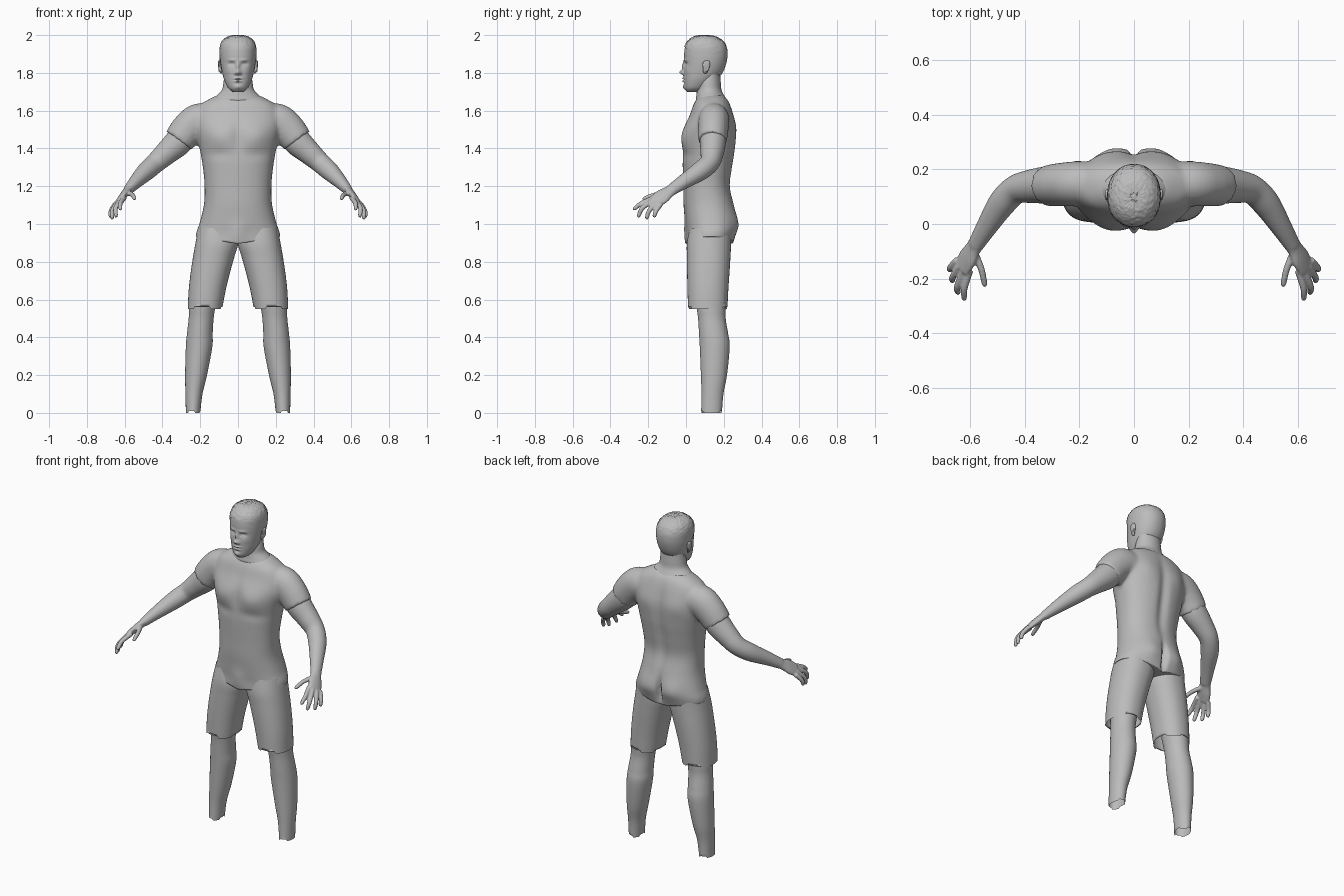
import bpy, bmesh, math, random
from mathutils import Vector

random.seed(4)
if "Cube" in bpy.data.objects:
    bpy.data.objects.remove(bpy.data.objects["Cube"])

grey = bpy.data.materials.new("plain grey")
grey.use_nodes = True
grey.diffuse_color = (0.5, 0.5, 0.5, 1)
grey.node_tree.nodes["Principled BSDF"].inputs["Base Color"].default_value = (0.5, 0.5, 0.5, 1)


def spline(rows, steps):
    """Smooth interpolation through rows of numbers."""
    out = []
    for i in range(len(rows) - 1):
        a, b, c, d = rows[max(i - 1, 0)], rows[i], rows[i + 1], rows[min(i + 2, len(rows) - 1)]
        for k in range(steps):
            t = k / steps
            out.append([q + t * (r - p) / 2 + t * t * (p - 2.5 * q + 2 * r - s / 2)
                        + t ** 3 * (1.5 * (q - r) + (s - p) / 2)
                        for p, q, r, s in zip(a, b, c, d)])
    return out + [list(rows[-1])]


def loft(bm, rows, n=32, steps=6, flat=False, power=2.0, caps=True, ragged=0, side=1):
    """Skin rows of (x, y, z, radius_u, radius_v); ragged steps the last edge."""
    pts = spline(rows, steps)
    rings = []
    for i, (x, y, z, ru, rv) in enumerate(pts):
        t = Vector((0, 0, 1))
        if not flat:
            t = (Vector(pts[min(i + 1, len(pts) - 1)][:3]) - Vector(pts[max(i - 1, 0)][:3])).normalized()
        u = Vector((0, 1, 0)).cross(t).normalized()
        v = t.cross(u)
        ring = []
        for k in range(n):
            a = math.tau * k / n
            c, s = math.cos(a), math.sin(a)
            c = math.copysign(abs(c) ** (2 / power), c)
            s = math.copysign(abs(s) ** (2 / power), s)
            p = Vector((x, y, z)) + u * c * ru + v * s * rv
            if i == len(pts) - 1:
                p.z += ragged * ((k * 7 // n) % 2)
            p.x *= side
            ring.append(bm.verts.new(p))
        rings.append(ring)
    for r, q in zip(rings, rings[1:]):
        for k in range(n):
            bm.faces.new((r[k], r[(k + 1) % n], q[(k + 1) % n], q[k]))
    if caps:
        bm.faces.new(rings[0])
        bm.faces.new(rings[-1])


def depth(rows):
    """Turn (z, half_width, front, back) into loft rows."""
    return [(0, (f + b) / 2, z, w, (b - f) / 2) for z, w, f, b in rows]


def make(name, bm, voxel=0, smooth=4):
    bmesh.ops.recalc_face_normals(bm, faces=bm.faces[:])
    me = bpy.data.meshes.new(name)
    bm.to_mesh(me)
    bm.free()
    ob = bpy.data.objects.new(name, me)
    bpy.context.collection.objects.link(ob)
    if voxel:
        rm = ob.modifiers.new("fuse", 'REMESH')
        rm.mode, rm.voxel_size = 'VOXEL', voxel
        sm = ob.modifiers.new("soften", 'SMOOTH')
        sm.factor, sm.iterations = 0.5, smooth
        dg = bpy.context.evaluated_depsgraph_get()
        ob.data = bpy.data.meshes.new_from_object(ob.evaluated_get(dg))
        ob.modifiers.clear()
        ob.data.name = name
    ob.data.materials.clear()
    ob.data.materials.append(grey)
    ob.data.shade_smooth()
    return ob


def sculpt(ob, bumps, front, mid):
    """Push one side in y with soft mirrored bumps (x, z, size_x, size_z, dy)."""
    for v in ob.data.vertices:
        if (v.co.y < mid) == front:
            x, z = abs(v.co.x), v.co.z
            v.co.y += sum(d * math.exp(-((x - cx) / sx) ** 2 - ((z - cz) / sz) ** 2)
                          for cx, cz, sx, sz, d in bumps)


# Shirt: torso fused with both sleeves
bm = bmesh.new()
loft(bm, depth([(0.88, .222, .0, .245), (0.95, .222, .003, .262), (1.0, .205, -.003, .27),
                (1.1, .181, -.013, .255), (1.2, .177, -.015, .235), (1.3, .186, -.018, .247),
                (1.4, .203, -.02, .262), (1.5, .225, -.012, .265), (1.58, .225, .02, .25),
                (1.63, .2, .038, .235), (1.66, .155, .055, .22), (1.68, .115, .075, .2)]),
     n=64, flat=True, power=2.3)
for s in (1, -1):
    loft(bm, [(.1, .148, 1.54, .08, .075), (.2, .148, 1.548, .092, .082), (.262, .145, 1.505, .09, .08),
              (.314, .14, 1.44, .083, .076)], side=s)
shirt = make("shirt", bm, 0.01, 8)
sculpt(shirt, [(.1, 1.46, .07, .06, -.014), (0, 1.46, .03, .1, .008), (0, .95, .05, .06, -.012),
               (.1, 1.37, .08, .03, .006)], True, .1)
sculpt(shirt, [(.085, 1.0, .06, .07, .014), (0, .98, .014, .07, -.035), (0, 1.35, .03, .22, -.016),
               (.1, 1.52, .06, .07, .008)], False, .15)
for v in shirt.data.vertices:
    v.co.z = max(v.co.z, .895 + .17 * abs(v.co.x))

# Neck flaring into the shoulders
bm = bmesh.new()
loft(bm, depth([(1.62, .16, .06, .22), (1.655, .14, .052, .217), (1.68, .113, .055, .202),
                (1.71, .085, .058, .188), (1.75, .077, .062, .184), (1.8, .07, .08, .18)]),
     n=48, flat=True)
make("neck", bm)

# Head with sculpted face
skull = depth([(1.7, .028, .005, .07), (1.72, .052, -.008, .11), (1.76, .072, -.012, .155),
               (1.8, .083, -.012, .19), (1.85, .092, -.01, .21), (1.9, .095, -.01, .217),
               (1.94, .09, -.003, .208), (1.97, .074, .02, .185), (1.988, .045, .05, .15),
               (1.992, .01, .09, .11)])
bm = bmesh.new()
loft(bm, skull, n=120, steps=12, flat=True, power=2.15)
head = make("head", bm)
sculpt(head, [(0, 1.803, .013, .012, -.022), (0, 1.835, .009, .022, -.012),
              (.014, 1.797, .007, .007, -.006), (.034, 1.846, .016, .01, .012),
              (.034, 1.843, .009, .006, -.006), (.032, 1.868, .022, .007, -.005),
              (0, 1.771, .02, .005, -.008), (0, 1.764, .024, .003, .004),
              (0, 1.756, .017, .005, -.008), (0, 1.743, .015, .006, .003),
              (0, 1.725, .018, .012, -.007), (.05, 1.81, .02, .02, -.003)], True, .06)

# Short cropped hair with a rough crown
bm = bmesh.new()
loft(bm, skull, n=72, steps=8, flat=True, power=2.15)
bmesh.ops.recalc_face_normals(bm, faces=bm.faces[:])
bm.normal_update()
normals = {v: v.normal.copy() for v in bm.verts}
for v, nrm in normals.items():
    crown = min(max((v.co.z - 1.9) / .06, 0), 1)
    v.co += nrm * (.003 + crown * (.003 + random.uniform(-.002, .003)))
low = [v for v in bm.verts if v.co.z < 1.935 - .8 * (v.co.y + .01)]
bmesh.ops.delete(bm, geom=low, context='VERTS')
make("hair", bm)

for s, label in ((1, "left"), (-1, "right")):
    # Ear: flat shell with a raised rim
    bm = bmesh.new()
    loft(bm, [(.086, .105, 1.795, .004, .005), (.092, .102, 1.805, .007, .012),
              (.097, .108, 1.835, .009, .019), (.1, .112, 1.858, .007, .015),
              (.099, .112, 1.866, .003, .006)], n=20, flat=True, side=s)
    rim = [(.101, .105 + .016 * math.sin(a), 1.836 - .028 * math.cos(a), .004, .004)
           for a in (math.radians(d) for d in range(0, 271, 30))]
    loft(bm, rim, n=8, steps=2, flat=True, side=s)
    make(label + "_ear", bm, .003, 3)

    # Arm, palm and fingers fused together
    bm = bmesh.new()
    loft(bm, [(.27, .145, 1.49, .07, .066), (.315, .143, 1.435, .074, .069), (.38, .138, 1.375, .063, .061),
              (.435, .125, 1.325, .054, .053), (.485, .075, 1.28, .05, .051), (.54, -.01, 1.225, .037, .04),
              (.583, -.08, 1.178, .025, .032)], side=s)
    loft(bm, [(.565, -.05, 1.198, .026, .032), (.59, -.09, 1.171, .021, .034),
              (.61, -.125, 1.147, .019, .044), (.632, -.16, 1.12, .014, .042)], side=s)
    fingers = [((.602, -.17, 1.138), (.622, -.235, 1.11), (.623, -.28, 1.075)),
               ((.625, -.172, 1.125), (.648, -.23, 1.085), (.645, -.255, 1.035)),
               ((.64, -.155, 1.115), (.665, -.195, 1.07), (.666, -.21, 1.025)),
               ((.648, -.132, 1.107), (.672, -.158, 1.07), (.676, -.17, 1.035)),
               ((.585, -.105, 1.165), (.56, -.165, 1.155), (.546, -.23, 1.132))]
    for base, mid, tip in fingers:
        b, m, t = Vector(base), Vector(mid), Vector(tip)
        path = [(b, .0135), (m, .0125), (m.lerp(t, .8), .0105), (t, .005)]
        loft(bm, [(*p, r, r) for p, r in path], n=14, side=s)
    make(label + "_arm", bm, .005, 3)

    # Shorts leg with a stepped hem
    bm = bmesh.new()
    loft(bm, [(.11, .13, .98, .1, .11), (.112, .122, .9, .113, .117), (.13, .12, .82, .109, .115),
              (.147, .118, .74, .104, .112), (.163, .116, .65, .098, .108), (.175, .115, .55, .091, .104)],
         n=56, flat=True, caps=False, ragged=.014, side=s, power=2.2)
    make(label + "_shorts_leg", bm)

    # Lower leg, open at the ankle
    bm = bmesh.new()
    loft(bm, [(.165, .125, .75, .08, .088), (.188, .133, .57, .07, .078), (.195, .137, .5, .066, .073),
              (.202, .146, .42, .068, .077), (.206, .152, .35, .07, .079), (.222, .148, .2, .058, .069),
              (.233, .14, .1, .045, .058), (.238, .135, 0, .038, .055)],
         n=40, flat=True, caps=False, ragged=.01, side=s)
    make(label + "_leg", bm)
